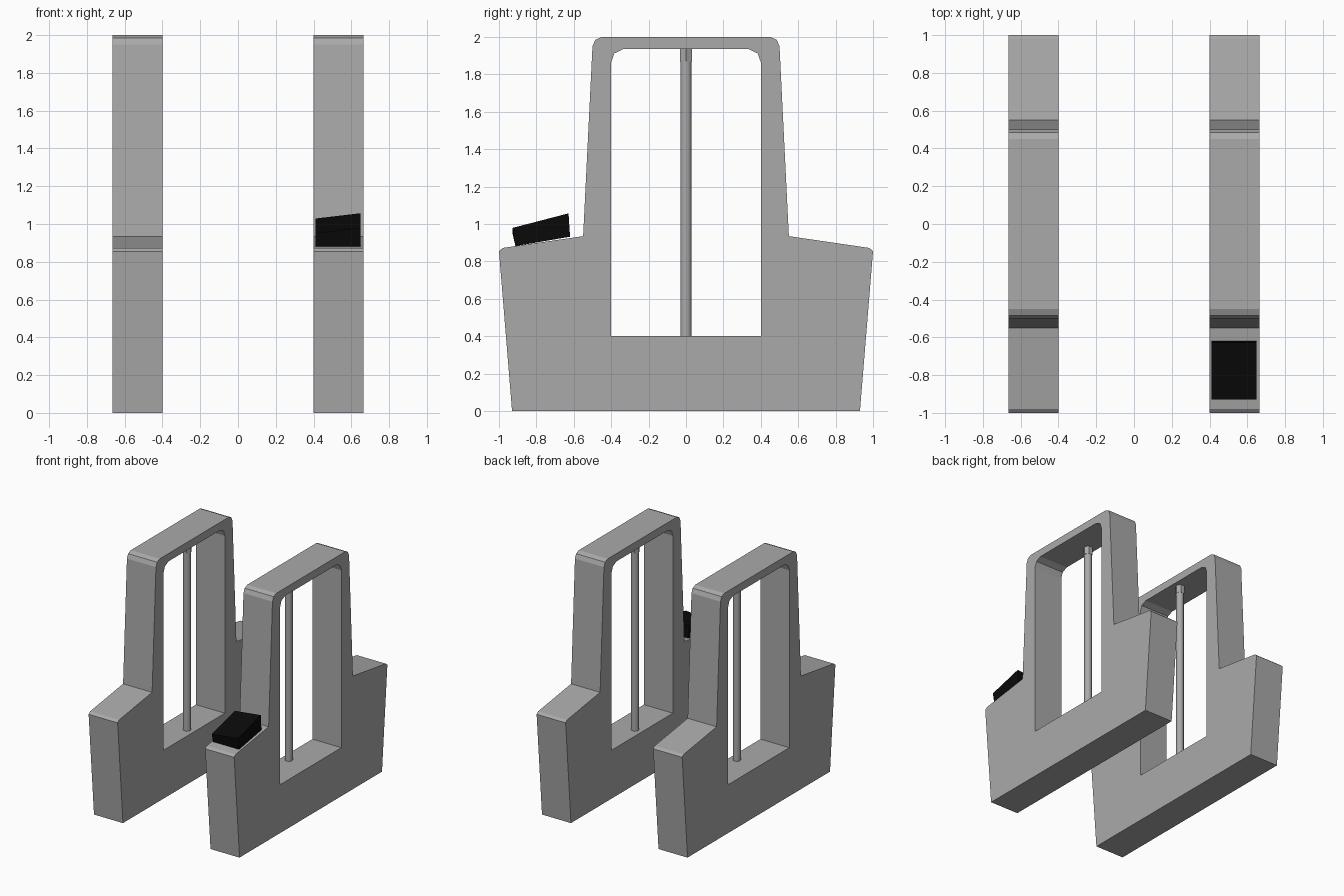
import bpy, bmesh, math
from mathutils import Matrix

if "Cube" in bpy.data.objects:
    bpy.data.objects.remove(bpy.data.objects["Cube"])


def material(name, v):
    m = bpy.data.materials.new(name)
    m.diffuse_color = (v, v, v, 1)
    m.use_nodes = True
    m.node_tree.nodes["Principled BSDF"].inputs["Base Color"].default_value = m.diffuse_color
    return m


grey = material("stone grey", 0.4)
black = material("black", 0.003)


def finish(bm, name, mat):
    bmesh.ops.recalc_face_normals(bm, faces=bm.faces[:])
    me = bpy.data.meshes.new(name)
    bm.to_mesh(me)
    bm.free()
    me.materials.append(mat)
    ob = bpy.data.objects.new(name, me)
    bpy.context.collection.objects.link(ob)
    return ob


def mirrored(half):
    """Close a left half profile with its mirror image in y."""
    return half + [(-y, z) for y, z in reversed(half)]


OUTER = mirrored([(-.93, 0), (-1, .855), (-.98, .872), (-.55, .935),
                  (-.5, 1.95), (-.485, 1.985), (-.45, 2)])
INNER = mirrored([(-.4, .4), (-.4, 1.865), (-.383, 1.912), (-.335, 1.935)])
X_IN, X_OUT, ROD_X = .4, .665, .465


def frame(name, x0, x1):
    """Side frame: outer profile with a window, extruded along x."""
    bm = bmesh.new()
    edges = []
    for loop in (OUTER, INNER):
        vs = [bm.verts.new((x0, y, z)) for y, z in loop]
        edges += [bm.edges.new((a, b)) for a, b in zip(vs, vs[1:] + vs[:1])]
    bmesh.ops.triangle_fill(bm, edges=edges, use_beauty=True)
    ext = bmesh.ops.extrude_face_region(bm, geom=bm.faces[:], use_keep_orig=True)
    moved = [v for v in ext["geom"] if isinstance(v, bmesh.types.BMVert)]
    bmesh.ops.translate(bm, verts=moved, vec=(x1 - x0, 0, 0))
    finish(bm, name, grey)


def prism(name, x, z0, z1, r, sides, turn=0):
    """Upright prism on the middle line of a frame."""
    bm = bmesh.new()
    bmesh.ops.create_cone(bm, cap_ends=True, segments=sides, radius1=r, radius2=r,
                          depth=z1 - z0,
                          matrix=Matrix.Translation((x, 0, (z0 + z1) / 2))
                          @ Matrix.Rotation(turn, 4, 'Z'))
    return finish(bm, name, grey)


# two frames, each with a rod and a hexagonal nut
for side, s in (("left", -1), ("right", 1)):
    frame(side + "_frame", s * X_IN, s * X_OUT)
    rod = prism(side + "_rod", s * ROD_X, .39, 1.94, .03, 12)
    for p in rod.data.polygons:
        p.use_smooth = abs(p.normal.z) < .5
    for e in rod.data.edges:
        zs = [rod.data.vertices[i].co.z for i in e.vertices]
        e.use_edge_sharp = abs(zs[0] - zs[1]) < .01
    prism(side + "_nut", s * ROD_X, 1.87, 1.94, .036, 6, math.pi / 6)

# black block resting on the right front shoulder, top sloping toward the inside
bm = bmesh.new()
rings = []
for x, drop in ((.41, .028), (.648, 0)):
    rings.append([bm.verts.new((x, y, z)) for y, z in (
        (-.912, .882), (-.62, .932), (-.628, 1.057 - drop), (-.928, .979 - drop))])
a, b = rings
bm.faces.new(a)
bm.faces.new(b[::-1])
for i in range(4):
    j = (i + 1) % 4
    bm.faces.new((a[i], b[i], b[j], a[j]))
finish(bm, "control_block", black)
